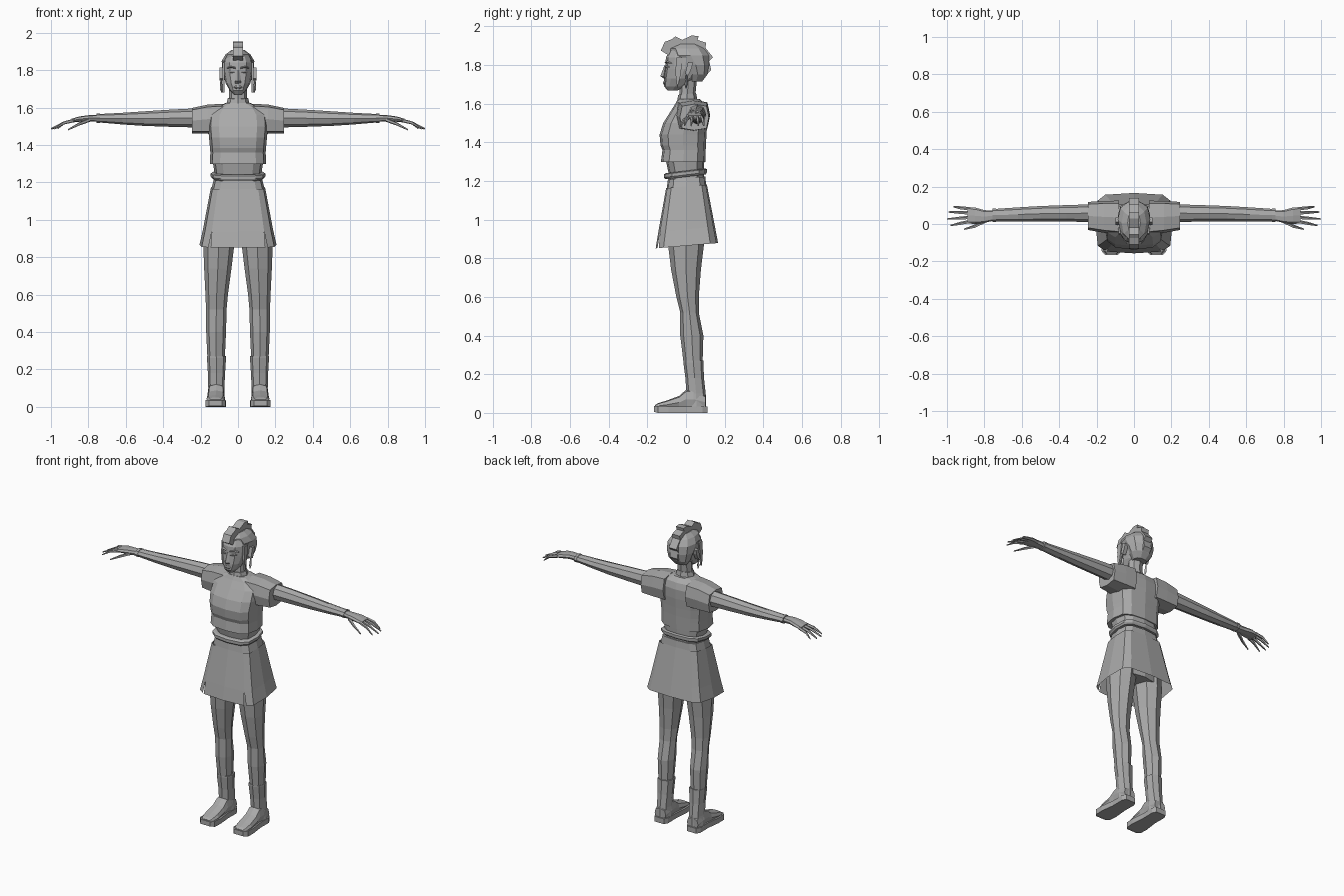
import bpy, bmesh, math
from mathutils import Vector

grey = bpy.data.materials.new("plain_grey")
grey.diffuse_color = (0.4, 0.4, 0.4, 1)


def finish(name, bm, mirror=False):
    bmesh.ops.recalc_face_normals(bm, faces=bm.faces[:])
    me = bpy.data.meshes.new(name)
    bm.to_mesh(me)
    bm.free()
    me.materials.append(grey)
    ob = bpy.data.objects.new(name, me)
    bpy.context.collection.objects.link(ob)
    if mirror:
        ob.modifiers.new("Mirror", 'MIRROR')
    return ob


def loft_bm(rings, axis='z', n=8, p=1.0, tilt=0.0, caps=True, phase=0.0):
    """Rings are (position on axis, centre a, centre b, radius a, radius b)."""
    bm = bmesh.new()
    loops = []
    for t, ca, cb, ra, rb in rings:
        loop = []
        for i in range(n):
            w = 2 * math.pi * (i + phase) / n
            c, s = round(math.cos(w), 6), round(math.sin(w), 6)
            a = ca + ra * math.copysign(abs(c) ** p, c)
            b = cb + rb * math.copysign(abs(s) ** p, s)
            co = {'z': (a, b, t + tilt * b), 'x': (t, a, b), 'y': (a, t, b)}[axis]
            loop.append(bm.verts.new(co))
        loops.append(loop)
    for l0, l1 in zip(loops, loops[1:]):
        for i in range(n):
            j = (i + 1) % n
            bm.faces.new((l0[i], l0[j], l1[j], l1[i]))
    if caps:
        bm.faces.new(loops[0])
        bm.faces.new(loops[-1])
    return bm


def loft(name, rings, mirror=False, **kw):
    return finish(name, loft_bm(rings, **kw), mirror)


def body(rows):
    """Rows (z, half width, front y, back y) to centred rings."""
    return [(z, 0, (f + b) / 2, hw, (b - f) / 2) for z, hw, f, b in rows]


def prism(name, profile, x0, x1, mirror=False):
    """Extrude a (y, z) outline from x0 to x1."""
    bm = bmesh.new()
    f = bm.faces.new([bm.verts.new((x0, y, z)) for y, z in profile])
    r = bmesh.ops.extrude_face_region(bm, geom=[f])
    vs = [v for v in r['geom'] if isinstance(v, bmesh.types.BMVert)]
    bmesh.ops.translate(bm, verts=vs, vec=(x1 - x0, 0, 0))
    return finish(name, bm, mirror)


# Head, neck and collar
loft("head", body([(1.668, .022, -.095, -.045), (1.69, .043, -.113, .0),
                   (1.73, .066, -.113, .055), (1.78, .078, -.108, .095),
                   (1.84, .080, -.104, .108), (1.875, .064, -.085, .095),
                   (1.9, .034, -.05, .065)]), n=12, p=.85)
loft("neck", body([(1.58, .06, -.045, .065), (1.64, .048, -.035, .048),
                   (1.76, .046, -.03, .06)]))
loft("collar", body([(1.618, .062, -.046, .058), (1.65, .054, -.040, .052)]), tilt=.1)

# Hair cap over the back of the skull, and the spiky crest
loft("hair_cap", body([(1.715, .045, .02, .085), (1.75, .072, .01, .112),
                       (1.80, .086, -.02, .122), (1.85, .087, -.075, .122),
                       (1.885, .066, -.088, .1), (1.908, .034, -.05, .065)]), n=10, p=.85)
prism("hair_crest", [(-.13, 1.875), (-.11, 1.92), (-.075, 1.933), (-.055, 1.948),
                     (-.02, 1.93), (.03, 1.953), (.065, 1.95), (.06, 1.93),
                     (.105, 1.915), (.1, 1.89), (.14, 1.84), (.12, 1.82),
                     (.13, 1.775), (.1, 1.74), (.085, 1.8), (.065, 1.86),
                     (0, 1.885), (-.06, 1.875), (-.09, 1.85)], -.027, .027)
prism("side_lock", [(-.05, 1.84), (-.015, 1.84), (-.03, 1.74), (-.045, 1.68), (-.055, 1.76)],
      .072, .084, True)

# Face details and ears
loft("nose", [(1.728, 0, -.106, .017, .006), (1.742, 0, -.116, .017, .017),
              (1.80, 0, -.105, .007, .006)], n=4)
loft("lips", [(1.700, 0, -.108, .012, .008), (1.708, 0, -.111, .024, .010),
              (1.717, 0, -.109, .014, .008)], n=6)
loft("brow", [(.014, -.102, 1.812, .009, .005), (.04, -.096, 1.818, .009, .005),
              (.06, -.078, 1.81, .006, .003)], True, axis='x', n=4)
loft("eye", [(.018, -.104, 1.79, .005, .003), (.034, -.1, 1.791, .006, .007),
             (.052, -.086, 1.79, .005, .003)], True, axis='x', n=6)
prism("ear", [(-.005, 1.755), (.012, 1.745), (.03, 1.785), (.035, 1.812), (.01, 1.815)],
      .075, .098, True)
loft("earring", [(1.68, .086, .0, .003, .003), (1.70, .089, .0, .008, .008),
                 (1.755, .091, .003, .003, .003)], True, n=4)

# Cropped top and its short sleeves
loft("top_body", body([(1.298, .150, -.130, .100), (1.36, .148, -.122, .102),
                       (1.385, .150, -.132, .103), (1.44, .155, -.137, .106),
                       (1.50, .160, -.118, .110), (1.56, .155, -.080, .110),
                       (1.60, .120, -.055, .098), (1.625, .065, -.042, .070)]),
     n=12, p=.65)
loft("top_sleeve", [(.08, .035, 1.54, .09, .080), (.16, .038, 1.538, .085, .078),
                    (.246, .043, 1.53, .075, .068)], True, axis='x', n=8, p=.5)

# Bare waist, belt
loft("waist", body([(1.16, .13, -.092, .095), (1.24, .124, -.09, .092),
                    (1.31, .135, -.105, .095)]), n=12, p=.7)
loft("belt", body([(1.222, .138, -.108, .102), (1.232, .146, -.114, .108),
                   (1.248, .146, -.114, .108), (1.253, .136, -.105, .1)]),
     n=12, p=.65, tilt=.12)

# Skirt: waistband plus flared panels, slit at the two front corners
loft("skirt_waistband", body([(1.165, .142, -.100, .105), (1.215, .130, -.094, .1)]),
     n=12, p=.55, tilt=.08)
bm = loft_bm(body([(1.172, .145, -.103, .108), (.95, .187, -.143, .150),
                   (.865, .206, -.157, .166)]), n=12, p=.42, tilt=.085, caps=False)
slits = [e for e in bm.edges if all(v.co.z < 1.0 and v.co.y < -.1 and
                                    .13 < abs(v.co.x) < .165 for v in e.verts)
         and abs(e.verts[0].co.z - e.verts[1].co.z) > .05]
tips = [max(e.verts, key=lambda v: v.co.z).co.copy() for e in slits]
hems = [min(e.verts, key=lambda v: v.co.z).co.copy() for e in slits]
bmesh.ops.split_edges(bm, edges=slits)
for v in bm.verts:
    if any((v.co - h).length < 1e-5 for h in hems):
        mid = sum((f.calc_center_median() for f in v.link_faces), Vector()) / len(v.link_faces)
        d = mid - v.co
        d.z = 0
        v.co += d.normalized() * .008
bmesh.ops.remove_doubles(bm, verts=[v for v in bm.verts if
                         any((v.co - t).length < 1e-5 for t in tips)], dist=1e-5)
finish("skirt", bm)
loft("hips", body([(.90, .15, -.09, .1), (1.0, .165, -.1, .11), (1.16, .13, -.09, .095)]),
     n=8, p=.7)

# Arms, cuffs and hands
loft("arm", [(.20, .058, 1.545, .048, .052), (.36, .057, 1.543, .044, .046),
             (.50, .055, 1.541, .041, .039), (.62, .051, 1.541, .038, .031),
             (.75, .047, 1.543, .033, .022)], True, axis='x')
loft("cuff", [(.738, .047, 1.543, .036, .025), (.756, .047, 1.543, .036, .025)],
     True, axis='x')
loft("palm", [(.745, .045, 1.543, .026, .018), (.80, .040, 1.543, .034, .016),
              (.85, .044, 1.538, .044, .014), (.89, .046, 1.53, .043, .010)],
     True, axis='x', p=.7)
for name, y0, y1, tip in [("little", .080, .092, .965), ("ring", .058, .064, .992),
                          ("middle", .035, .026, 1.0), ("index", .013, -.008, .98)]:
    loft(name + "_finger", [(.875, y0, 1.532, .010, .010),
                            (.93, (y0 + y1) / 2, 1.518, .009, .009),
                            (tip, y1, 1.487, .004, .004)], True, axis='x', n=5)
loft("thumb", [(.79, .020, 1.535, .014, .011), (.85, -.012, 1.512, .010, .009),
               (.908, -.028, 1.482, .004, .004)], True, axis='x', n=5)

# Legs
loft("leg", [(.22, .116, .037, .042, .044), (.27, .117, .036, .047, .050),
             (.40, .117, .030, .053, .060), (.52, .116, .018, .055, .048),
             (.60, .114, .008, .060, .058), (.74, .108, .0, .073, .077),
             (.88, .102, .0, .084, .094), (1.0, .09, .0, .085, .098)], True)

# Boots: shaft, foot, sole
loft("boot_shaft", [(.025, .117, .055, .047, .050), (.10, .116, .052, .043, .050),
                    (.18, .115, .045, .046, .048), (.262, .115, .038, .051, .052),
                    (.272, .115, .038, .051, .052)], True, p=.85)
loft("boot_foot", [(.10, .117, .055, .040, .035), (.04, .117, .070, .046, .055),
                   (.0, .117, .070, .045, .050), (-.035, .118, .054, .047, .034),
                   (-.10, .119, .042, .050, .022), (-.145, .120, .036, .044, .014),
                   (-.160, .120, .032, .030, .008)], True, axis='y', p=.65)
loft("boot_sole", [(.110, .117, .017, .034, .017), (.085, .117, .017, .047, .017),
                   (.0, .117, .017, .046, .017), (-.09, .119, .017, .056, .017),
                   (-.145, .120, .018, .053, .018), (-.166, .120, .020, .034, .015)],
     True, axis='y', n=4, p=.01, phase=.5)
